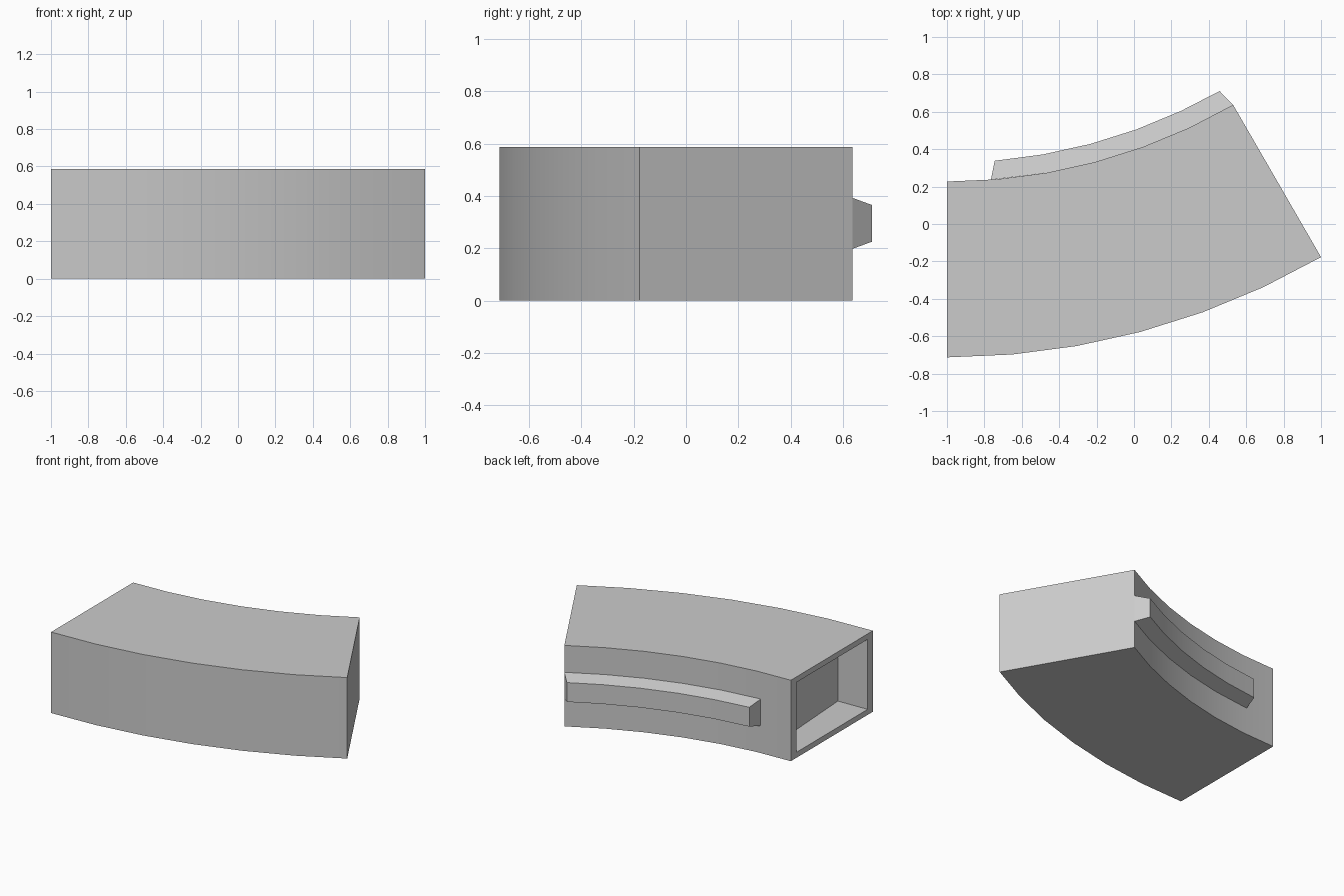
import bpy, bmesh
from math import sin, cos, radians

if "Cube" in bpy.data.objects:
    bpy.data.objects.remove(bpy.data.objects["Cube"])

CY = 3.287            # arc centre sits at (-1, CY)
R_OUT, R_IN = 4.0, 3.06
H = 0.587


def polar(r, deg, z):
    a = radians(deg)
    return (-1 + r * sin(a), CY - r * cos(a), z)


def add_ring(bm, profile):
    """profile: (radius, angle, z) points of one cross-section"""
    return [bm.verts.new(polar(*p)) for p in profile]


def bridge(bm, a, b):
    n = len(a)
    for i in range(n):
        j = (i + 1) % n
        bm.faces.new((a[i], a[j], b[j], b[i]))


def finish(bm, name):
    bmesh.ops.recalc_face_normals(bm, faces=bm.faces[:])
    mesh = bpy.data.meshes.new(name)
    bm.to_mesh(mesh)
    bm.free()
    ob = bpy.data.objects.new(name, mesh)
    bpy.context.collection.objects.link(ob)
    bpy.ops.object.select_all(action='DESELECT')
    ob.select_set(True)
    bpy.context.view_layer.objects.active = ob
    bpy.ops.object.shade_smooth_by_angle(angle=radians(20))
    return ob


def rect(r0, r1, z0, z1, deg):
    return [(r0, deg, z0), (r1, deg, z0), (r1, deg, z1), (r0, deg, z1)]


# Curved block: 30 degree arc with a shallow pocket in the left end
bm = bmesh.new()
rings = [add_ring(bm, rect(R_IN, R_OUT, 0, H, 5 * i)) for i in range(7)]
for a, b in zip(rings, rings[1:]):
    bridge(bm, a, b)
bm.faces.new(rings[-1])
mouth = add_ring(bm, rect(R_IN + 0.065, R_OUT - 0.06, 0.04, H - 0.04, 0))
floor = add_ring(bm, rect(R_IN + 0.065, R_OUT - 0.06, 0.04, H - 0.04, 3.4))
bridge(bm, rings[0], mouth)
bridge(bm, mouth, floor)
bm.faces.new(floor)
finish(bm, "curved_block")

# Tapered rail along the inner curved wall
bm = bmesh.new()
base_angles = [4.4, 10, 15, 20, 25, 30]
top_angles = [4.95, 10, 15, 20, 25, 29.5]
R_TOP = 2.96
rings = [add_ring(bm, [(R_IN, b, 0.198), (R_TOP, t, 0.225),
                       (R_TOP, t, 0.365), (R_IN, b, 0.392)])
         for b, t in zip(base_angles, top_angles)]
for a, b in zip(rings, rings[1:]):
    bridge(bm, a, b)
bm.faces.new(rings[0])
bm.faces.new(rings[-1])
finish(bm, "inner_rail")
